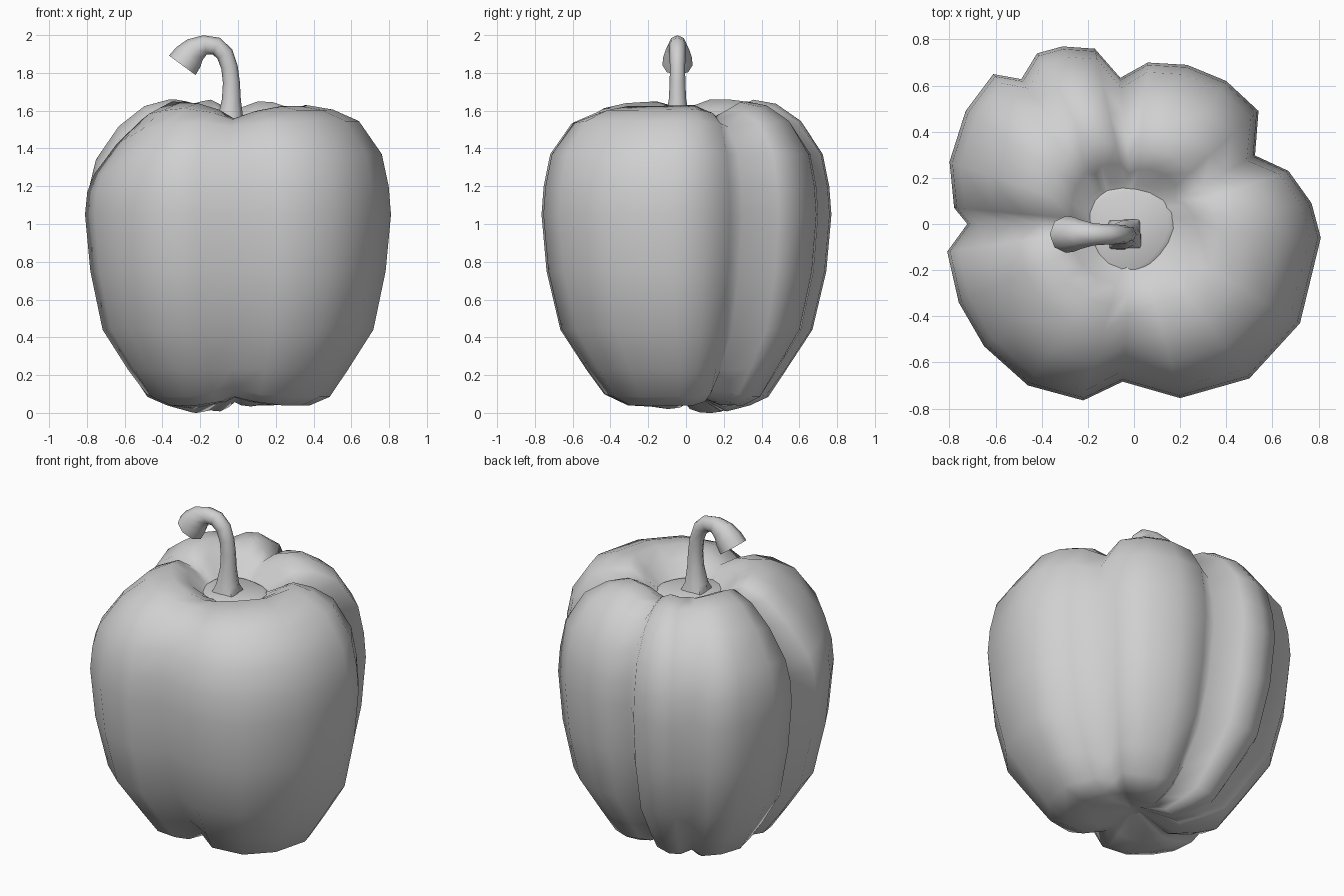
import bpy, bmesh, math
from mathutils import Vector

cube = bpy.data.objects.get("Cube")
if cube:
    bpy.data.objects.remove(cube, do_unlink=True)

grey = bpy.data.materials.new("plain_grey")
grey.use_nodes = True
GREY = (0.63, 0.63, 0.63, 1)
grey.diffuse_color = GREY
grey.node_tree.nodes["Principled BSDF"].inputs["Base Color"].default_value = GREY


def skin(name, rings, sharp_angle):
    """Bridge closed rings of points, cap both ends and shade smooth."""
    bm = bmesh.new()
    loops = [[bm.verts.new(p) for p in ring] for ring in rings]
    for low, high in zip(loops, loops[1:]):
        n = len(low)
        for i in range(n):
            j = (i + 1) % n
            bm.faces.new((low[i], low[j], high[j], high[i]))
    for end in (loops[0], loops[-1]):
        bm.faces.new(end)
    bmesh.ops.recalc_face_normals(bm, faces=bm.faces)
    mesh = bpy.data.meshes.new(name)
    bm.to_mesh(mesh)
    bm.free()
    mesh.materials.append(grey)
    obj = bpy.data.objects.new(name, mesh)
    bpy.context.collection.objects.link(obj)
    bpy.ops.object.select_all(action="DESELECT")
    obj.select_set(True)
    bpy.context.view_layer.objects.active = obj
    bpy.ops.object.shade_smooth_by_angle(angle=math.radians(sharp_angle))


# Lobed body: outline seen from above, each lobe ending in a valley
lobes = [
    [(.81, -.06), (.77, .09), (.67, .23)],
    [(.54, .49), (.40, .62), (.23, .69), (.06, .70)],
    [(-.17, .76), (-.31, .77), (-.42, .74)],
    [(-.61, .65), (-.73, .49), (-.80, .27), (-.78, .07)],
    [(-.81, -.12), (-.76, -.34), (-.65, -.53), (-.46, -.70), (-.22, -.765)],
    [(.20, -.755), (.50, -.67), (.72, -.43)],
]
# Valley after each lobe: x, y, depth weight
valleys = [(.53, .30, 1), (-.06, .64, 1), (-.49, .63, .3),
           (-.73, 0, 1), (-.05, -.69, .9), None]
outline = []
for lobe, valley in zip(lobes, valleys):
    outline += [(x, y, 0) for x, y in lobe]
    if valley:
        outline.append(valley)
weights = [p[2] for p in outline]

# Height profile: scale, height, valley depth, valley shift, right shoulder drop
profile = [
    (.06, .10, 0, 0, 0), (.30, .045, .08, .04, 0), (.47, .04, .16, .05, 0),
    (.60, .085, .16, .04, 0), (.72, .23, .11, 0, 0), (.885, .44, .07, 0, 0),
    (.965, .75, .03, 0, 0), (1, 1.05, .01, 0, 0), (.985, 1.2, .01, 0, .03),
    (.94, 1.37, .02, 0, .11), (.79, 1.545, .06, -.03, .11),
    (.62, 1.62, .08, -.06, .05), (.46, 1.642, .06, -.08, 0),
    (.34, 1.59, 0, -.06, 0), (.24, 1.51, 0, -.01, 0), (.08, 1.48, 0, 0, 0),
]
rings = []
for level, (scale, height, depth, shift, drop) in enumerate(profile):
    ring = []
    flatten = 1 - .11 * max(0, .6 - height)  # narrower front to back at the foot
    for i, (x, y, w) in enumerate(outline):
        angle = math.atan2(y, x)
        s = scale * (1 - w * depth)
        # Valleys ease into the neighbouring points
        beside = max(weights[i - 1], weights[(i + 1) % len(weights)])
        z = height + max(w, .4 * beside) * shift
        z -= drop * max(0, math.cos(angle + 2.9)) ** 8
        if level == 1:  # longest foot
            z -= .045 * max(0, math.cos(angle - 2.57))
        if 10 < level < 14:  # crown leans up towards the back right lobe
            z += .018 * math.cos(angle - 2.4)
        ring.append(Vector((x * s, y * s * flatten, z)))
    rings.append(ring)
skin("pepper_body", rings, 120)

# Uneven flat collar around the stem
rings = []
for z, size in ((1.46, .95), (1.505, 1), (1.515, .9)):
    ring = []
    for i in range(18):
        a = math.tau * i / 18
        r = size * (.185 + .012 * math.sin(3 * a + .5))
        ring.append(Vector((-.02 + r * math.cos(a), -.02 + r * math.sin(a), z)))
    rings.append(ring)
skin("stem_collar", rings, 60)

# Hooked stem: x, z, radius along its centre line
path = [(-.04, 1.5, .10), (-.04, 1.56, .068), (-.035, 1.66, .05),
        (-.035, 1.75, .045), (-.045, 1.83, .044), (-.07, 1.9, .046),
        (-.115, 1.942, .048), (-.175, 1.948, .052), (-.228, 1.922, .068),
        (-.262, 1.885, .082), (-.295, 1.84, .087)]
rings = []
side = Vector((0, 1, 0))
for k, (x, z, r) in enumerate(path):
    a, b = path[max(k - 1, 0)], path[min(k + 1, len(path) - 1)]
    tangent = Vector((b[0] - a[0], 0, b[1] - a[1])).normalized()
    across = side.cross(tangent)
    ring = []
    for i in range(8):
        t = math.tau * i / 8 + math.pi / 4
        # Square foot blending into a round stalk
        q = r if k or i % 2 == 0 else r * .71
        ring.append(Vector((x, -.045, z)) + across * q * math.cos(t)
                    + side * q * .92 * math.sin(t))
    rings.append(ring)
skin("stem", rings, 60)
